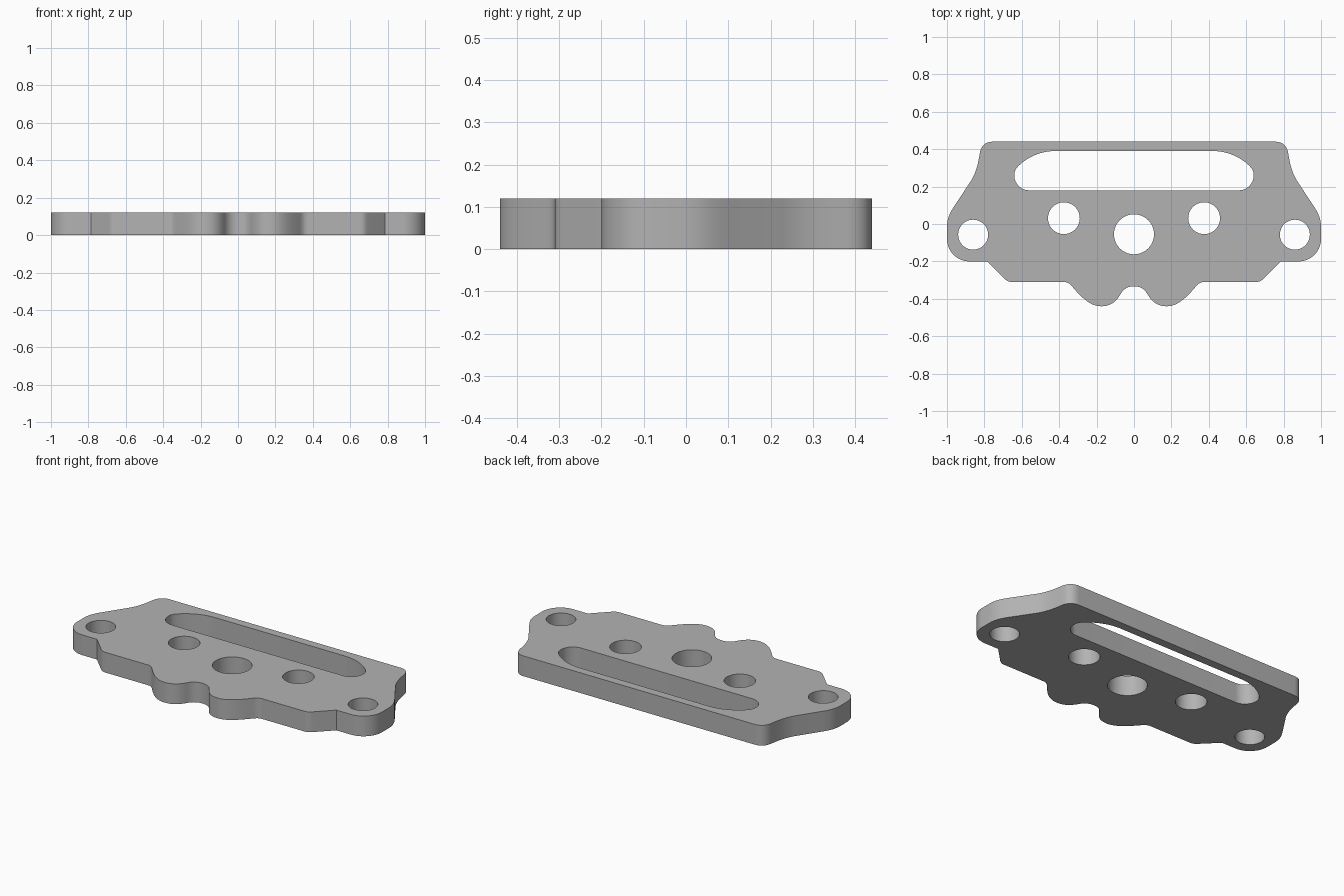
import bpy, bmesh, math
from mathutils import Vector

if "Cube" in bpy.data.objects:
    bpy.data.objects.remove(bpy.data.objects["Cube"])

THICK = 0.12


def trace(start, steps, n=14):
    """Points along a path; a step is an (x, y) end or a cubic (c1, c2, end)."""
    pts = [Vector(start)]
    for s in steps:
        if isinstance(s[0], tuple):
            a, (b, c, d) = pts[-1].copy(), map(Vector, s)
            for i in range(1, n + 1):
                t = i / n
                u = 1 - t
                pts.append(u**3 * a + 3 * u*u*t * b + 3 * u*t*t * c + t**3 * d)
        else:
            pts.append(Vector(s))
    return pts


def mirrored(half):
    """Close a right-hand half path whose ends lie on x = 0."""
    return half + [Vector((-p.x, p.y)) for p in reversed(half[1:-1])]


def circle(x, y, r, n=48):
    return [Vector((x + r * math.cos(2 * math.pi * i / n),
                    y + r * math.sin(2 * math.pi * i / n))) for i in range(n)]


# Outer outline, right half from top centre to bottom centre
outline = mirrored(trace((0, 0.44), [
    (0.755, 0.44),
    ((0.795, 0.44), (0.819, 0.418), (0.825, 0.375)),
    ((0.835, 0.315), (0.845, 0.275), (0.872, 0.23)),
    (0.955, 0.105),
    ((0.985, 0.06), (1.0, 0.03), (1.0, -0.02)),
    (1.0, -0.08),
    ((1.0, -0.146), (0.946, -0.20), (0.88, -0.20)),
    (0.785, -0.20),
    (0.695, -0.29),
    ((0.68, -0.304), (0.67, -0.31), (0.65, -0.31)),
    (0.38, -0.31),
    ((0.355, -0.31), (0.345, -0.318), (0.33, -0.335)),
    ((0.275, -0.40), (0.23, -0.44), (0.175, -0.44)),
    ((0.125, -0.44), (0.095, -0.415), (0.072, -0.375)),
    ((0.055, -0.345), (0.03, -0.333), (0, -0.333)),
]))

# Long slot near the top edge
slot = mirrored(trace((0, 0.39), [
    (0.43, 0.39),
    ((0.50, 0.388), (0.56, 0.36), (0.605, 0.322)),
    ((0.63, 0.30), (0.64, 0.285), (0.64, 0.26)),
    ((0.64, 0.216), (0.604, 0.18), (0.56, 0.18)),
    (0, 0.18),
]))

# Round holes
holes = [circle(0, -0.055, 0.107)]
for side in (-1, 1):
    holes += [circle(side * 0.86, -0.057, 0.08), circle(side * 0.375, 0.031, 0.085)]

# Filled, extruded 2D curve turned into a mesh
curve = bpy.data.curves.new("plate_profile", 'CURVE')
curve.dimensions = '2D'
curve.fill_mode = 'BOTH'
curve.extrude = THICK / 2
for loop in [outline, slot] + holes:
    spline = curve.splines.new('POLY')
    spline.points.add(len(loop) - 1)
    for p, v in zip(spline.points, loop):
        p.co = (v.x, v.y, 0, 1)
    spline.use_cyclic_u = True
plate = bpy.data.objects.new("mounting_plate", curve)
bpy.context.collection.objects.link(plate)
bpy.context.view_layer.objects.active = plate
plate.select_set(True)
bpy.ops.object.convert(target='MESH')
plate = bpy.context.object

# Weld caps to walls and stand the plate on the ground
bm = bmesh.new()
bm.from_mesh(plate.data)
bmesh.ops.remove_doubles(bm, verts=bm.verts, dist=1e-5)
bmesh.ops.translate(bm, verts=bm.verts, vec=(0, 0, THICK / 2))
bmesh.ops.recalc_face_normals(bm, faces=bm.faces)
bm.to_mesh(plate.data)
bm.free()
bpy.ops.object.shade_smooth_by_angle(angle=math.radians(30))

grey = bpy.data.materials.new("plain_grey")
grey.diffuse_color = (0.45, 0.45, 0.45, 1)
grey.use_nodes = True
grey.node_tree.nodes["Principled BSDF"].inputs["Base Color"].default_value = grey.diffuse_color
plate.data.materials.clear()
plate.data.materials.append(grey)
